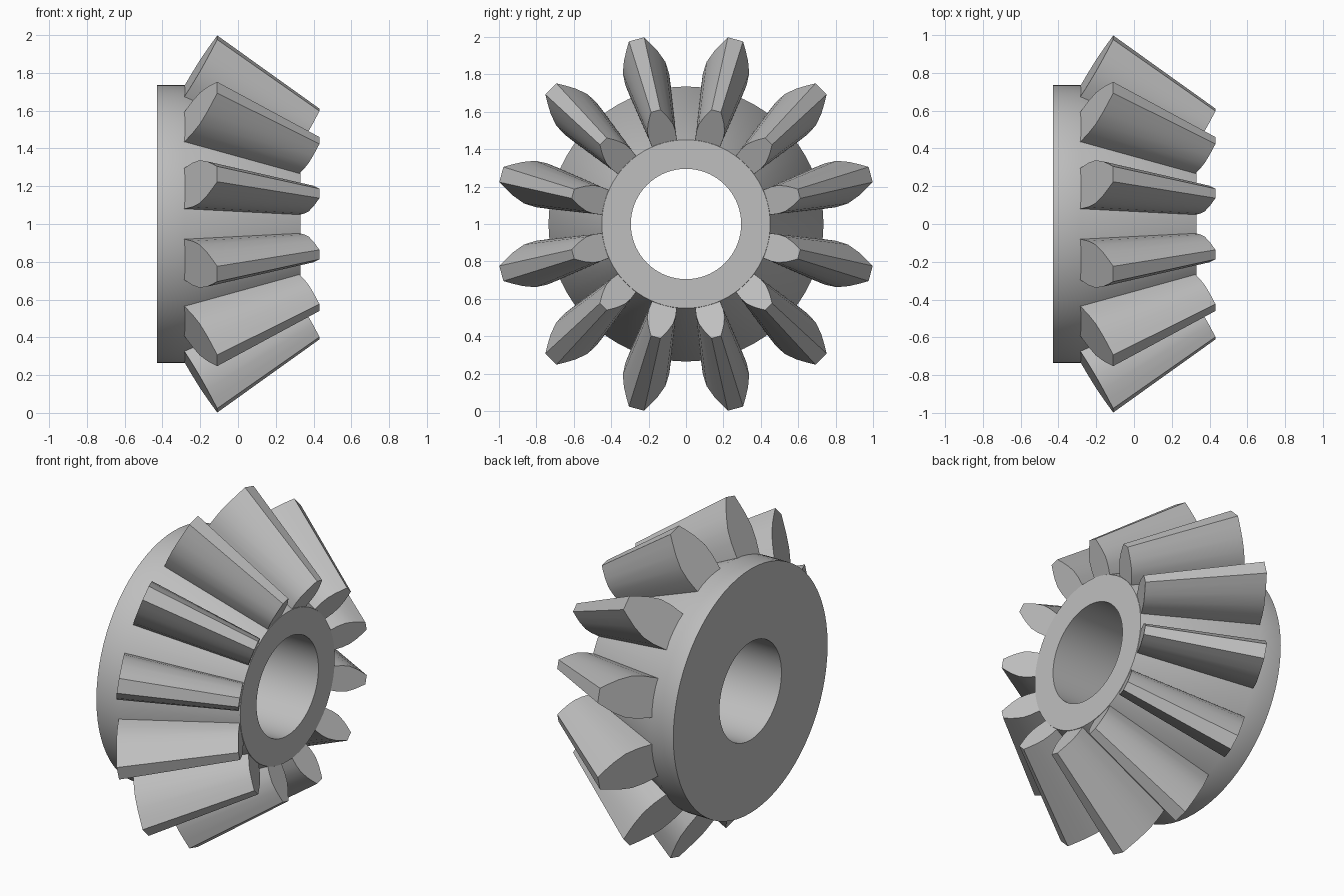
import bpy
import bmesh
from math import cos, sin, pi, radians

TEETH = 12
SEGMENTS = 72
APEX_X = 1.285      # common apex of the pitch cone, on the gear axis
TAPER = 0.612       # small end of a tooth relative to its large end

cube = bpy.data.objects.get("Cube")
if cube:
    bpy.data.objects.remove(cube, do_unlink=True)

steel = bpy.data.materials.new("light_grey_metal")
steel.use_nodes = True
grey = (0.52, 0.52, 0.52, 1)
steel.diffuse_color = grey
steel.node_tree.nodes["Principled BSDF"].inputs["Base Color"].default_value = grey


def finish(bm, name):
    bmesh.ops.recalc_face_normals(bm, faces=bm.faces)
    mesh = bpy.data.meshes.new(name)
    bm.to_mesh(mesh)
    bm.free()
    mesh.materials.append(steel)
    obj = bpy.data.objects.new(name, mesh)
    bpy.context.collection.objects.link(obj)
    bpy.ops.object.select_all(action="DESELECT")
    obj.select_set(True)
    bpy.context.view_layer.objects.active = obj
    bpy.ops.object.shade_smooth_by_angle(angle=radians(32))
    return obj


# Gear body: closed (x, radius) profile spun about the x axis, with the bore
profile = [(-0.43, 0.295), (-0.43, 0.735), (-0.28, 0.735), (0.33, 0.45), (0.33, 0.295)]
bm = bmesh.new()
rings = []
for i in range(SEGMENTS):
    a = 2 * pi * i / SEGMENTS
    rings.append([bm.verts.new((x, r * cos(a), r * sin(a))) for x, r in profile])
for i, ring in enumerate(rings):
    after = rings[(i + 1) % SEGMENTS]
    for j in range(len(profile)):
        k = (j + 1) % len(profile)
        bm.faces.new((ring[j], ring[k], after[k], after[j]))
body = finish(bm, "gear_body")
body.location.z = 1

# Tooth outline: (radius, half width) from the buried root to the flat tip
flank = [(0.69, 0.105), (0.73, 0.112), (0.80, 0.121), (0.865, 0.118),
         (0.93, 0.094), (0.98, 0.067), (1.022, 0.042)]
outline = [(r, w) for r, w in flank] + [(r, -w) for r, w in reversed(flank)]


def tooth_ring(bm, angle, scale):
    verts = []
    for r, w in outline:
        x = -0.11 - (1.022 - r) * 0.59      # end face leans square to the cone
        verts.append(bm.verts.new((
            APEX_X + (x - APEX_X) * scale,
            (r * cos(angle) - w * sin(angle)) * scale,
            (r * sin(angle) + w * cos(angle)) * scale)))
    return verts


# Teeth: each is the outline tapered toward the cone apex
for t in range(TEETH):
    bm = bmesh.new()
    angle = 2 * pi * (t + 0.5) / TEETH
    big = tooth_ring(bm, angle, 1)
    small = tooth_ring(bm, angle, TAPER)
    bm.faces.new(big)
    bm.faces.new(small)
    for j in range(len(big)):
        k = (j + 1) % len(big)
        bm.faces.new((big[j], big[k], small[k], small[j]))
    tooth = finish(bm, f"tooth_{t + 1}")
    tooth.location.z = 1
